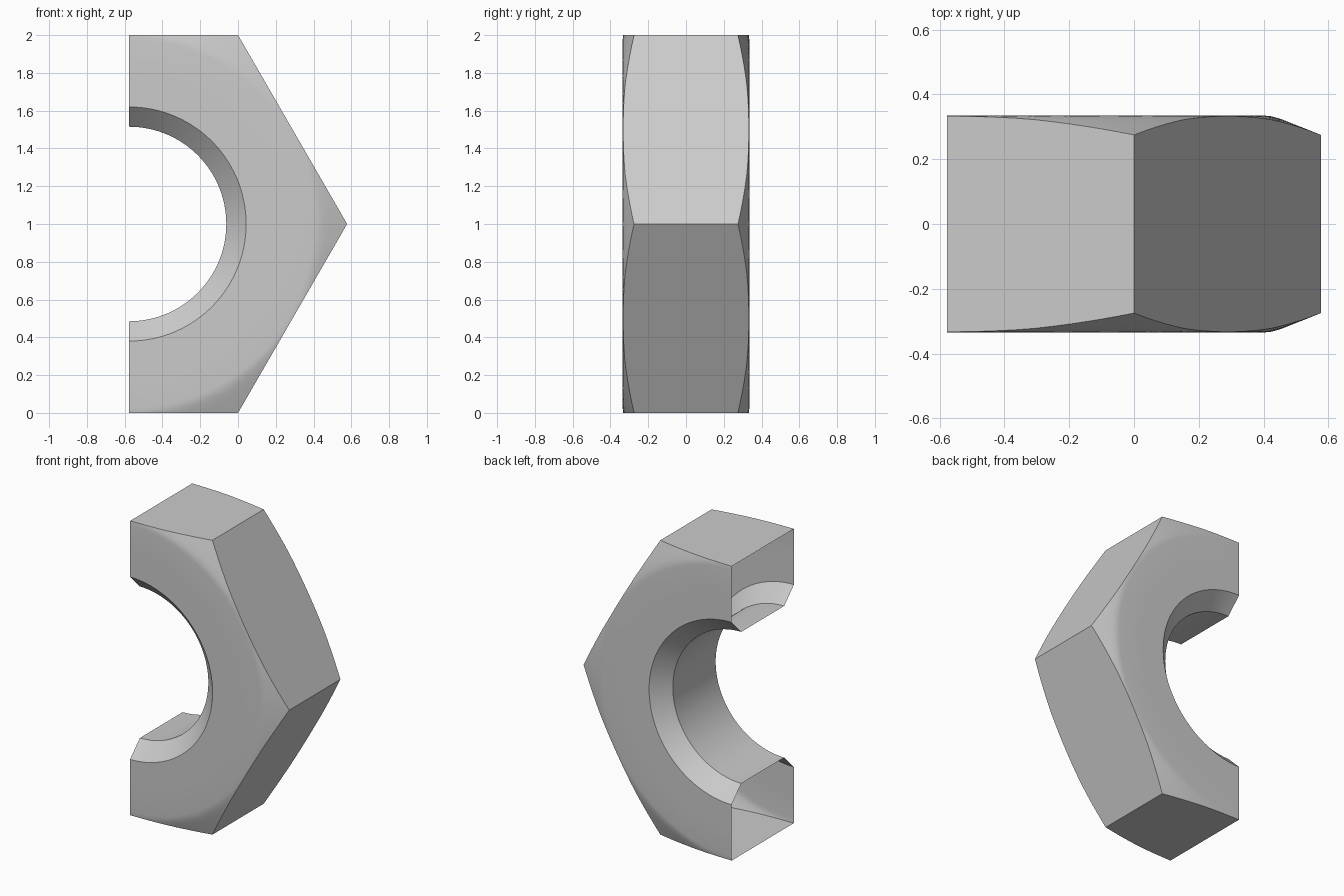
import bpy
import bmesh
import math

if "Cube" in bpy.data.objects:
    bpy.data.objects.remove(bpy.data.objects["Cube"])

# Main dimensions of the half hex nut
CX, CZ = -0.577, 1.0          # bore axis
APOTHEM = 1.0
HALF = 0.335                  # half thickness
BORE, BORE_RIM = 0.515, 0.62  # bore and its 45 degree countersink
CONE = 0.977                  # where the corner chamfer begins
STEPS = 60                    # slices over the half turn


def face_height(r):
    """Half thickness at radius r: flat, then easing into the corner cone."""
    pts = [(CONE, HALF), (1.0, 0.333), (1.03, 0.3245), (1.1548, 0.275)]
    if r <= CONE:
        return HALF
    for (r0, h0), (r1, h1) in zip(pts, pts[1:]):
        if r <= r1:
            return h0 + (h1 - h0) * (r - r0) / (r1 - r0)
    return pts[-1][1]


def section(angle):
    """Closed radial cross-section (radius, y) at an angle."""
    to_flat = (angle % (math.pi / 3)) - math.pi / 6
    outer = APOTHEM / math.cos(to_flat)
    radii = [BORE_RIM, 0.8, CONE]
    radii += [CONE + (outer - CONE) * t for t in (0.15, 0.3, 0.5, 0.75, 1.0)]
    side = [(BORE, HALF - (BORE_RIM - BORE))]
    side += [(r, face_height(r)) for r in radii]
    return [(r, -h) for r, h in side] + [(r, h) for r, h in reversed(side)]


# Sweep the section through half a turn; the cut ends stay open
bm = bmesh.new()
rings = []
for i in range(STEPS + 1):
    a = -math.pi / 2 + math.pi * i / STEPS
    rings.append([bm.verts.new((CX + r * math.cos(a), y, CZ + r * math.sin(a)))
                  for r, y in section(round(a, 9))])
n = len(rings[0])
for r0, r1 in zip(rings, rings[1:]):
    for j in range(n):
        k = (j + 1) % n
        bm.faces.new((r0[j], r0[k], r1[k], r1[j]))

mesh = bpy.data.meshes.new("half_hex_nut")
bm.to_mesh(mesh)
bm.free()
nut = bpy.data.objects.new("half_hex_nut", mesh)
bpy.context.collection.objects.link(nut)

# Plain grey metal
grey = bpy.data.materials.new("plain_grey")
grey.diffuse_color = (0.6, 0.6, 0.6, 1.0)
grey.use_nodes = True
grey.node_tree.nodes["Principled BSDF"].inputs["Base Color"].default_value = grey.diffuse_color
mesh.materials.append(grey)

# Smooth bore and chamfers, sharp hexagon edges
bpy.context.view_layer.objects.active = nut
nut.select_set(True)
bpy.ops.object.shade_smooth_by_angle(angle=math.radians(30))
